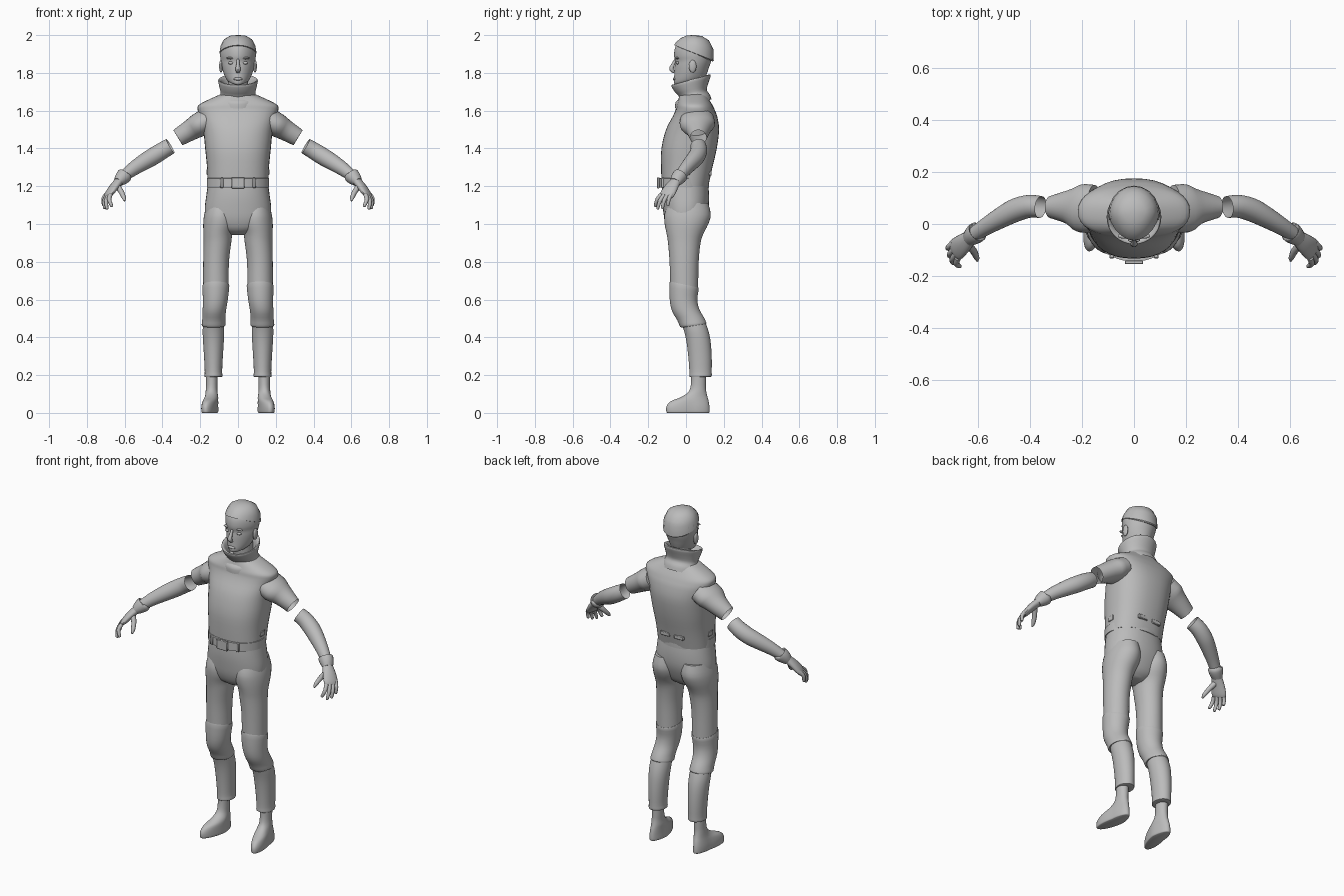
import bpy, bmesh, math
from mathutils import Vector

MAT = bpy.data.materials.new("plain grey")
MAT.diffuse_color = (0.5, 0.5, 0.5, 1)


def finish(name, bm, mirror=False, angle=40):
    bmesh.ops.recalc_face_normals(bm, faces=bm.faces)
    me = bpy.data.meshes.new(name)
    bm.to_mesh(me)
    bm.free()
    me.materials.append(MAT)
    ob = bpy.data.objects.new(name, me)
    bpy.context.collection.objects.link(ob)
    bpy.ops.object.select_all(action='DESELECT')
    ob.select_set(True)
    bpy.context.view_layer.objects.active = ob
    bpy.ops.object.shade_smooth_by_angle(angle=math.radians(angle))
    if mirror:
        ob.modifiers.new("mirror", 'MIRROR')
    return ob


def spline(rows, sub):
    """Smoothly interpolate between rows of numbers."""
    out = []
    for i in range(len(rows) - 1):
        p = [rows[max(0, min(len(rows) - 1, i + k))] for k in (-1, 0, 1, 2)]
        for s in range(sub):
            t = s / sub
            out.append([b + 0.5 * t * (c - a + t * (2*a - 5*b + 4*c - d + t * (3*(b - c) + d - a)))
                        for a, b, c, d in zip(*p)])
    return out + [list(rows[-1])]


def skin(bm, rings, cap):
    vs = [[bm.verts.new(p) for p in r] for r in rings]
    n = len(vs[0])
    for a, b in zip(vs, vs[1:]):
        for i in range(n):
            bm.faces.new((a[i], a[(i+1) % n], b[(i+1) % n], b[i]))
    if cap[0]:
        bm.faces.new(vs[0])
    if cap[1]:
        bm.faces.new(vs[-1])


def loft(name, rows, cap=(1, 1), power=2.0, egg=0.0, sub=3, seg=36, mirror=False, warp=None):
    """Rows: centre x, half width, front y, back y, front z, back z."""
    rings = []
    for cx, hx, yf, yb, zf, zb in (spline(rows, sub) if sub > 1 else rows):
        ring = []
        for i in range(seg):
            c, s = math.cos(math.tau * i / seg), math.sin(math.tau * i / seg)
            x = math.copysign(abs(c) ** (2 / power), c)
            y = math.copysign(abs(s) ** (2 / power), s)
            x *= 1 - egg * max(0, -y)
            p = Vector((cx + hx * x, (yf + yb) / 2 + y * (yb - yf) / 2, zf + (zb - zf) * (y + 1) / 2))
            ring.append(warp(p) if warp else p)
        rings.append(ring)
    bm = bmesh.new()
    skin(bm, rings, cap)
    return finish(name, bm, mirror)


def add_tube(bm, rows, ref, cap=(1, 1), sub=3, seg=20):
    """Rows: x, y, z, radius along ref, radius across ref."""
    rows = spline(rows, sub)
    rings = []
    for i, r in enumerate(rows):
        t = (Vector(rows[min(i+1, len(rows)-1)][:3]) - Vector(rows[max(i-1, 0)][:3])).normalized()
        u = Vector(ref)
        u = (u - t * u.dot(t)).normalized()
        v = t.cross(u)
        rings.append([Vector(r[:3]) + u * r[3] * math.cos(a) + v * r[4] * math.sin(a)
                      for a in (math.tau * k / seg for k in range(seg))])
    skin(bm, rings, cap)


def tube(name, rows, ref=(0, 1, 0), cap=(1, 1), mirror=False, **kw):
    bm = bmesh.new()
    add_tube(bm, rows, ref, cap, **kw)
    return finish(name, bm, mirror)


def blob(name, loc, scale, mirror=False):
    bm = bmesh.new()
    bmesh.ops.create_uvsphere(bm, u_segments=16, v_segments=10, radius=1)
    for v in bm.verts:
        v.co = Vector(a * b + c for a, b, c in zip(v.co, scale, loc))
    return finish(name, bm, mirror)


def box(name, loc, size, mirror=False):
    bm = bmesh.new()
    bmesh.ops.create_cube(bm, size=1)
    for v in bm.verts:
        v.co = Vector(a * b + c for a, b, c in zip(v.co, size, loc))
    bmesh.ops.bevel(bm, geom=bm.edges[:], offset=min(size) * 0.2, segments=1, affect='EDGES')
    return finish(name, bm, mirror)


# Torso with squared shoulders
loft("torso", [
    (0, .160, -.128, .118, 1.20, 1.20), (0, .164, -.132, .140, 1.30, 1.30),
    (0, .174, -.130, .163, 1.40, 1.40), (0, .184, -.106, .175, 1.50, 1.50),
    (0, .203, -.070, .165, 1.57, 1.57), (0, .214, -.055, .152, 1.605, 1.605),
    (0, .208, -.050, .140, 1.63, 1.63), (0, .158, -.042, .122, 1.655, 1.66),
    (0, .095, -.035, .105, 1.68, 1.69)], power=2.35)
# Folded high collar
loft("collar", [
    (0, .112, -.058, .135, 1.612, 1.66), (0, .106, -.055, .126, 1.645, 1.685),
    (0, .092, -.034, .110, 1.668, 1.71), (0, .098, -.060, .118, 1.70, 1.745),
    (0, .105, -.078, .131, 1.73, 1.785), (0, .098, -.070, .122, 1.737, 1.792),
    (0, .086, -.052, .105, 1.725, 1.775), (0, .070, -.020, .095, 1.69, 1.72)], cap=(0, 1))
# Neck and head
loft("neck", [(0, .055, .0, .10, 1.66, 1.67), (0, .054, -.01, .10, 1.74, 1.75),
              (0, .056, -.01, .11, 1.79, 1.80)])
loft("head", [
    (0, .030, -.045, .060, 1.736, 1.765), (0, .055, -.060, .100, 1.740, 1.778),
    (0, .068, -.064, .112, 1.757, 1.80), (0, .080, -.062, .122, 1.79, 1.83),
    (0, .088, -.060, .131, 1.83, 1.855), (0, .092, -.057, .138, 1.86, 1.88),
    (0, .095, -.063, .142, 1.888, 1.90), (0, .094, -.060, .142, 1.925, 1.925),
    (0, .085, -.047, .133, 1.955, 1.95), (0, .066, -.022, .112, 1.98, 1.975),
    (0, .038, .008, .080, 1.994, 1.992), (0, .008, .035, .052, 1.997, 1.997)], egg=.18)
# Short hair cap, faceted on top
loft("hair", [
    (0, .093, -.058, .142, 1.945, 1.86), (0, .098, -.063, .147, 1.947, 1.865),
    (0, .092, -.053, .145, 1.962, 1.925), (0, .074, -.028, .122, 1.984, 1.972),
    (0, .043, .004, .086, 1.998, 1.994), (0, .008, .035, .052, 2.0, 2.0)],
    egg=.14, sub=1, seg=20)
# Face details
tube("nose", [(0, -.054, 1.872, .007, .007), (0, -.068, 1.845, .009, .009),
              (0, -.077, 1.82, .014, .012), (0, -.062, 1.803, .010, .006)], ref=(1, 0, 0), seg=12)
blob("eye", (.038, -.045, 1.853), (.015, .008, .008), True)
blob("brow", (.038, -.046, 1.878), (.024, .010, .006), True)
blob("lips", (0, -.062, 1.768), (.024, .008, .008))
blob("ear", (.090, .035, 1.835), (.010, .020, .034), True)

# Short sleeves, open at the end
tube("sleeve", [(.15, .06, 1.555, .09, .065), (.205, .06, 1.525, .092, .064),
                (.25, .065, 1.498, .066, .056), (.318, .065, 1.457, .043, .047)],
     cap=(1, 0), mirror=True, seg=28)
# Forearm, open at the upper end
tube("forearm", [(.358, .065, 1.413, .042, .043), (.40, .068, 1.388, .044, .045),
                 (.45, .055, 1.357, .045, .046), (.50, .030, 1.327, .041, .043),
                 (.56, -.005, 1.288, .034, .036), (.615, -.040, 1.245, .028, .028)],
     cap=(0, 1), mirror=True, seg=24)
# Glove cuff
tube("glove_cuff", [(.598, -.028, 1.262, .028, .028), (.600, -.030, 1.258, .040, .041),
                    (.618, -.044, 1.240, .037, .037), (.634, -.057, 1.222, .030, .026)],
     mirror=True)
# Gloved hand with four fingers and a thumb
hand = bmesh.new()
across = Vector((.25, .9, .1))
add_tube(hand, [(.626, -.050, 1.232, .027, .022), (.657, -.077, 1.195, .038, .021),
                (.682, -.098, 1.160, .042, .017), (.690, -.106, 1.147, .036, .012)], across)
for i, tip in enumerate([(.668, -.162, 1.095), (.694, -.150, 1.082), (.706, -.125, 1.085), (.712, -.095, 1.10)]):
    base = Vector((.684, -.102, 1.158)) + across * (i - 1.5) * .022
    tip = Vector(tip)
    mid = (base + tip) / 2 + Vector((.010, -.006, .004))
    add_tube(hand, [(*base, .012, .012), (*mid, .0105, .011), (*tip, .008, .008),
                    (*(tip + (tip - mid) * .1), .002, .002)], across, seg=10)
add_tube(hand, [(.642, -.075, 1.205, .018, .016), (.618, -.100, 1.170, .014, .014),
                (.604, -.128, 1.138, .011, .011), (.601, -.142, 1.122, .004, .004)], across, seg=10)
finish("gloved_hand", hand, True)

# Hips and trousers
loft("hips", [(0, .158, -.126, .116, 1.22, 1.22), (0, .168, -.128, .122, 1.15, 1.15),
              (0, .176, -.122, .118, 1.08, 1.08), (0, .168, -.112, .100, 1.02, 1.02),
              (0, .120, -.090, .075, .97, .97), (0, .04, -.050, .04, .942, .942)], power=2.2)
loft("thigh", [(.090, .074, -.095, .118, 1.11, 1.11), (.093, .086, -.114, .131, 1.05, 1.05),
               (.097, .087, -.113, .118, 1.0, 1.0), (.106, .077, -.103, .093, .95, .95),
               (.109, .073, -.095, .077, .90, .90), (.116, .068, -.087, .067, .80, .80),
               (.117, .067, -.083, .064, .68, .65)], mirror=True)
loft("knee_section", [(.117, .064, -.080, .060, .692, .662), (.117, .071, -.087, .067, .688, .658),
                      (.120, .066, -.086, .060, .60, .60), (.125, .062, -.074, .070, .54, .55),
                      (.128, .061, -.046, .095, .49, .505), (.129, .063, -.030, .108, .455, .475),
                      (.129, .054, -.015, .100, .452, .472)], mirror=True)
loft("lower_trouser", [(.128, .053, -.030, .095, .49, .50), (.130, .057, -.012, .117, .44, .44),
                       (.130, .055, .002, .130, .38, .38), (.130, .050, .012, .136, .30, .30),
                       (.130, .046, .018, .136, .22, .22), (.130, .047, .018, .134, .192, .192),
                       (.135, .033, .030, .108, .190, .190)], mirror=True)


# Ankle boots, toes turned slightly outward
def splay(p):
    return Vector((p.x + .2 * max(0, .03 - p.y), p.y, p.z))


loft("boot", [(.144, .036, -.098, .120, 0, 0), (.144, .040, -.104, .125, .006, .006),
              (.144, .040, -.103, .124, .035, .035), (.142, .038, -.080, .119, .062, .065),
              (.140, .035, -.030, .112, .082, .09), (.140, .031, .012, .106, .11, .12),
              (.139, .030, .026, .105, .15, .15), (.139, .032, .028, .106, .22, .22)],
     mirror=True, warp=splay)

# Belt, buckle and loops
loft("belt", [(0, .150, -.120, .110, 1.192, 1.192), (0, .165, -.144, .122, 1.194, 1.194),
              (0, .165, -.144, .122, 1.242, 1.242), (0, .150, -.120, .110, 1.244, 1.244)], sub=1, seg=48)
box("buckle", (0, -.147, 1.218), (.070, .014, .058))
box("belt_loop", (.085, -.124, 1.218), (.018, .016, .054), True)
# Rear waist clips and side tabs
box("rear_clip", (.045, .128, 1.268), (.06, .016, .024), True)
box("side_tab", (.160, .0, 1.275), (.012, .04, .03), True)
